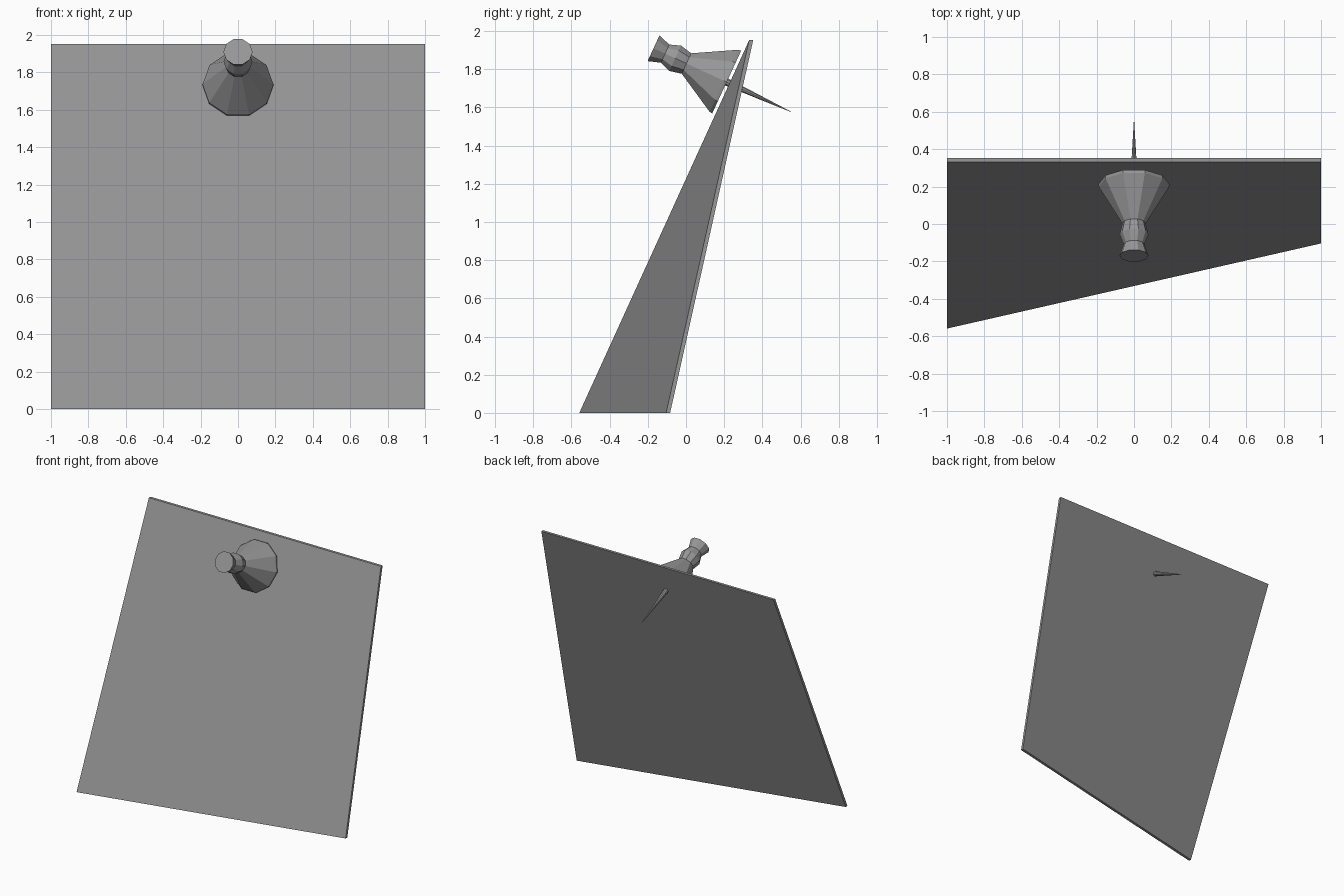
import bpy, bmesh
from math import cos, sin, pi, radians
from mathutils import Matrix

if "Cube" in bpy.data.objects:
    bpy.data.objects.remove(bpy.data.objects["Cube"])

# Mid grey shared by all parts
grey = bpy.data.materials.new("mid_grey")
grey.diffuse_color = (0.31, 0.31, 0.31, 1)
grey.use_nodes = True
grey.node_tree.nodes["Principled BSDF"].inputs["Base Color"].default_value = grey.diffuse_color


def make_object(name, bm):
    mesh = bpy.data.meshes.new(name)
    bmesh.ops.recalc_face_normals(bm, faces=bm.faces)
    bm.to_mesh(mesh)
    bm.free()
    mesh.materials.append(grey)
    obj = bpy.data.objects.new(name, mesh)
    bpy.context.collection.objects.link(obj)
    return obj


def lathe(name, profile, sides=10):
    """Flat-sided turned part from (radius, height) pairs, capped at both ends."""
    bm = bmesh.new()
    rings = [[bm.verts.new((r * cos(2 * pi * i / sides), r * sin(2 * pi * i / sides), h))
              for i in range(sides)] for r, h in profile]
    for a, b in zip(rings, rings[1:]):
        for i in range(sides):
            j = (i + 1) % sides
            bm.faces.new((a[i], a[j], b[j], b[i]))
    bm.faces.new(rings[0][::-1])
    bm.faces.new(rings[-1])
    return make_object(name, bm)


# Paper sheet: one twisted quad with thickness, split from lower left to upper right
bm = bmesh.new()
corners = [(-1, -0.559, 0), (1, -0.104, 0), (1, 0.331, 1.953), (-1, 0.331, 1.953)]
front = [bm.verts.new(c) for c in corners]
back = [bm.verts.new((x, y + 0.021, z)) for x, y, z in corners]
bm.faces.new(front)
bm.faces.new((back[0], back[3], back[2], back[1]))
for i in range(4):
    j = (i + 1) % 4
    bm.faces.new((front[j], front[i], back[i], back[j]))
make_object("paper_sheet", bm)

# Push pin, square to the upper part of the sheet
pin_pose = Matrix.Translation((0, 0.213, 1.733)) @ Matrix.Rotation(radians(65.2), 4, 'X')
handle = lathe("pin_handle", [(0.19, 0), (0.188, 0.016), (0.062, 0.232), (0.077, 0.297),
                              (0.055, 0.355), (0.078, 0.422)])
needle = lathe("pin_needle", [(0.001, -0.372), (0.021, 0.0)])
for part in (handle, needle):
    part.matrix_world = pin_pose
